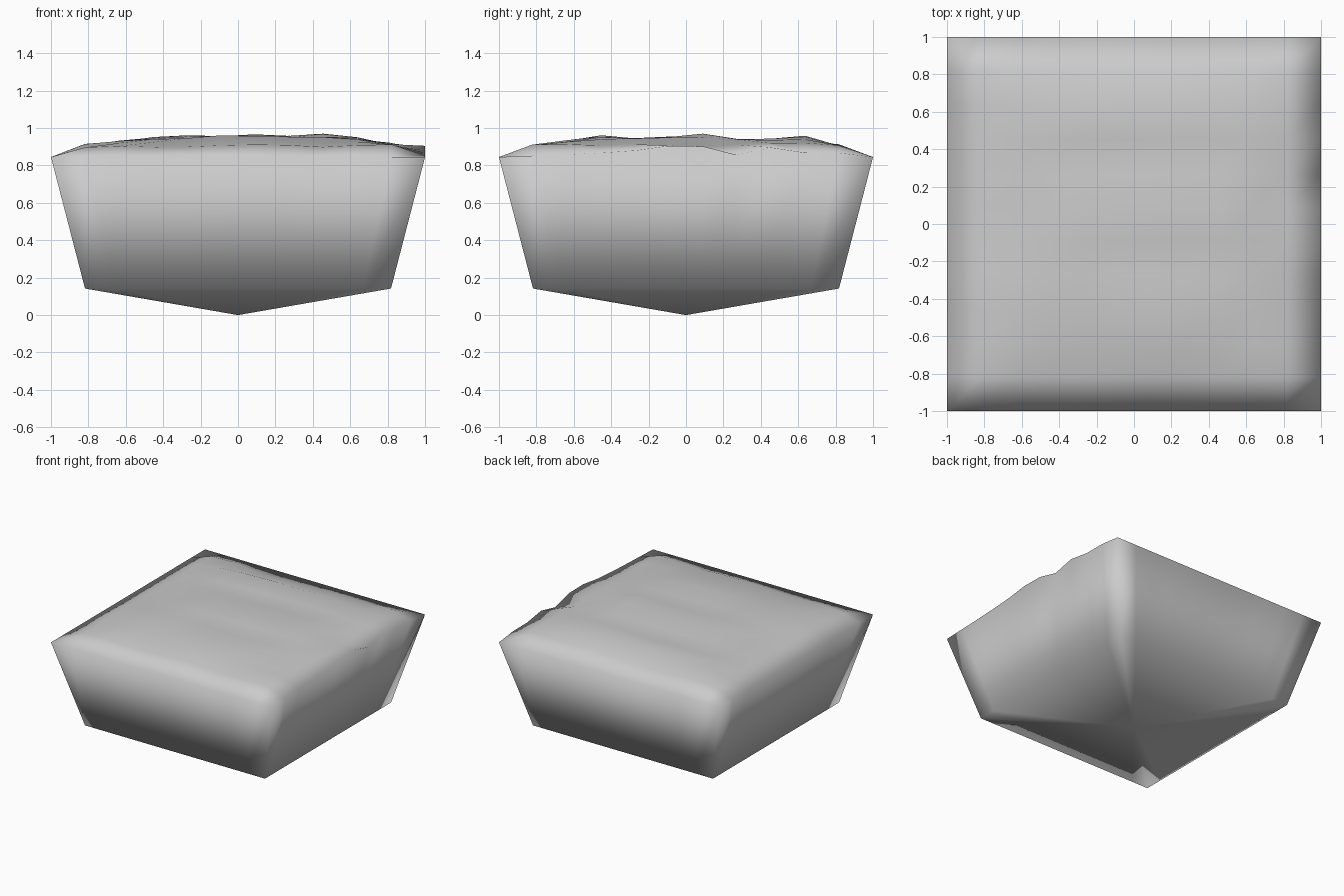
import bpy, bmesh
from mathutils import Vector, noise

if "Cube" in bpy.data.objects:
    bpy.data.objects.remove(bpy.data.objects["Cube"])

N = 11                      # cells per side
LOW = 0.818                 # half width of the lower ring
RIM, WAIST = 0.845, 0.142   # heights of the upper and lower rims

# highest terrain along x and along y, and the uneven right-hand rim
PEAK_X = [.845, .922, .937, .955, .962, .968, .970, .966, .975, .955, .925, .905]
PEAK_Y = [.845, .914, .935, .968, .955, .964, .975, .942, .943, .963, .913, .845]
RIGHT = [.845, .852, .858, .867, .88, .905, .902, .856, .896, .868, .867, .845]


def height(i, j):
    if j in (0, N) or i == 0:
        return RIM
    if i == N:
        return RIGHT[j]
    n = noise.noise(Vector((i * 0.55, j * 0.55, 3.7)))
    drop = 0.011 + 0.022 * n
    return min(PEAK_X[i], PEAK_Y[j]) - max(0, drop)


bm = bmesh.new()

# Bumpy ground on top
def coord(k):
    return -1 + 2 * k / N

top = [[bm.verts.new((coord(i), coord(j), height(i, j))) for j in range(N + 1)]
       for i in range(N + 1)]
for i in range(N):
    for j in range(N):
        bm.faces.new((top[i][j], top[i + 1][j], top[i + 1][j + 1], top[i][j + 1]))

# Tapered walls and shallow pointed underside
loop = ([(k, 0) for k in range(N)] + [(N, k) for k in range(N)]
        + [(N - k, N) for k in range(N)] + [(0, N - k) for k in range(N)])
low = [bm.verts.new((coord(i) * LOW, coord(j) * LOW, WAIST)) for i, j in loop]
tip = bm.verts.new((0, 0, 0))
for k, (i, j) in enumerate(loop):
    n = (k + 1) % len(loop)
    a, b = loop[n]
    bm.faces.new((low[k], low[n], top[a][b], top[i][j]))
    bm.faces.new((tip, low[n], low[k]))

bmesh.ops.recalc_face_normals(bm, faces=bm.faces)
for f in bm.faces:
    f.smooth = True
mesh = bpy.data.meshes.new("terrain_block")
bm.to_mesh(mesh)
bm.free()
bpy.context.collection.objects.link(bpy.data.objects.new("terrain_block", mesh))
